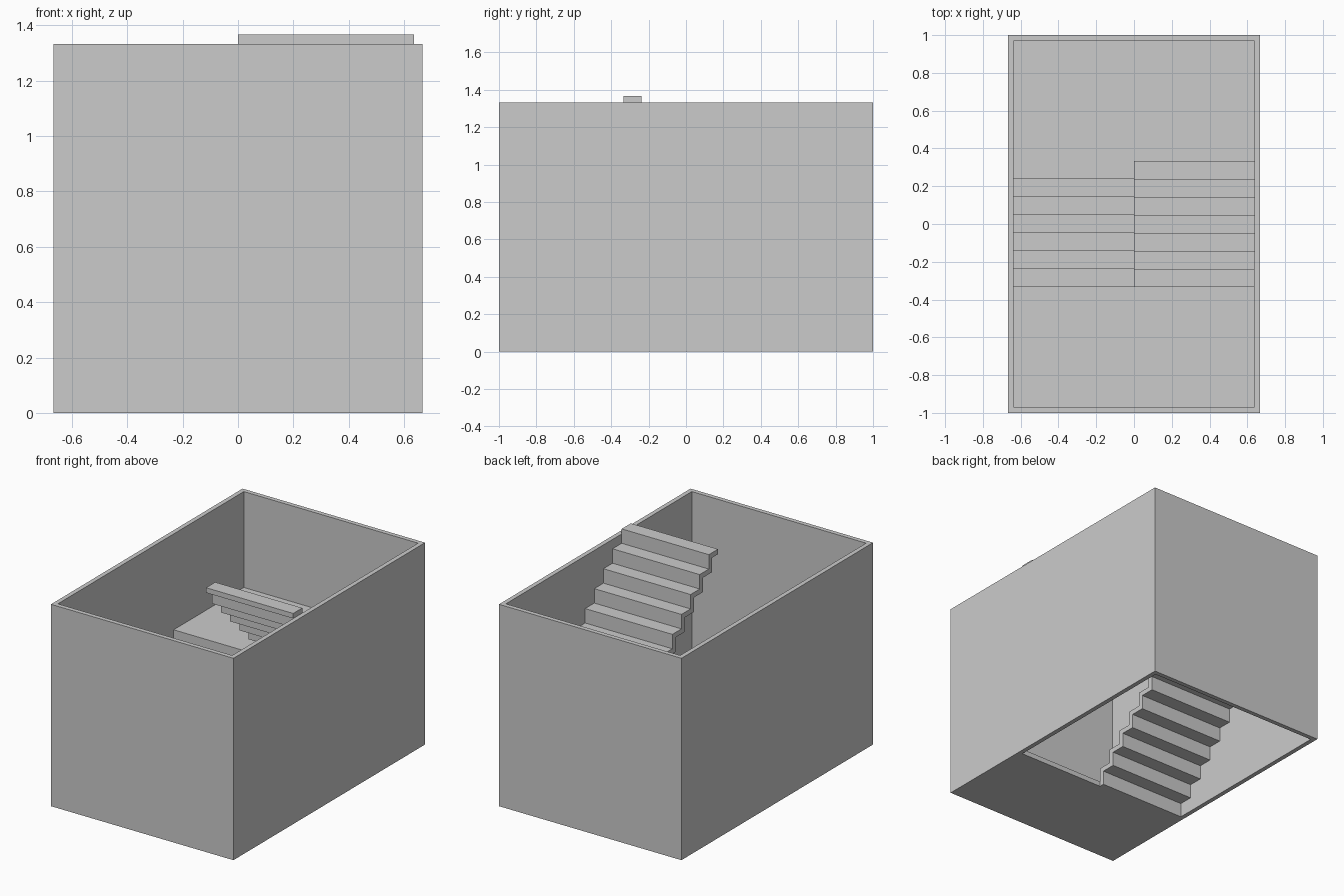
import bpy
import bmesh

cube = bpy.data.objects.get("Cube")
if cube:
    bpy.data.objects.remove(cube, do_unlink=True)

HALF_X, HALF_Y, HEIGHT = 2 / 3, 1.0, 4 / 3
WALL = 0.03                  # wall thickness
SLAB = 1 / 30                # floor, tread and riser thickness
STEPS = 7
START = 1 / 3                # stairwell half length
RUN = 2 * START / STEPS      # tread depth, equal to the rise
IN_X, IN_Y = HALF_X - WALL, HALF_Y - WALL

grey = bpy.data.materials.new("plain grey")
grey.use_nodes = True
grey.diffuse_color = (0.6, 0.6, 0.6, 1)
grey.node_tree.nodes["Principled BSDF"].inputs["Base Color"].default_value = grey.diffuse_color


def finish(name, bm):
    bmesh.ops.recalc_face_normals(bm, faces=bm.faces)
    mesh = bpy.data.meshes.new(name)
    bm.to_mesh(mesh)
    bm.free()
    mesh.materials.append(grey)
    obj = bpy.data.objects.new(name, mesh)
    bpy.context.collection.objects.link(obj)


def side_profile(name, points, x0, x1):
    """Extrude a (y, z) outline from x0 to x1."""
    bm = bmesh.new()
    face = bm.faces.new([bm.verts.new((x0, y, z)) for y, z in points])
    new = bmesh.ops.extrude_face_region(bm, geom=[face])["geom"]
    verts = [v for v in new if isinstance(v, bmesh.types.BMVert)]
    bmesh.ops.translate(bm, verts=verts, vec=(x1 - x0, 0, 0))
    finish(name, bm)


def slab(name, y0, y1, top):
    low = top - SLAB
    side_profile(name, [(y0, low), (y1, low), (y1, top), (y0, top)], -IN_X, IN_X)


def flight(name, side, base):
    """Folded stair of even thickness; side -1 climbs to the back, +1 to the front."""
    upper, lower = [], []
    for i in range(STEPS):
        y, z = -START + i * RUN, base + i * RUN
        upper += [(y, z), (y, z + RUN)]
        lower += [(y + SLAB, z - SLAB), (y + SLAB, z + RUN - SLAB)]
    upper[0] = (-START, base - SLAB)
    top = base + STEPS * RUN
    outline = upper + [(START, top), (START, top - SLAB)] + lower[::-1]
    outline = [(-side * y, z) for y, z in outline]
    side_profile(name, outline, 0, side * IN_X)


def walls(name):
    """Four mitred walls, open at the top and bottom."""
    bm = bmesh.new()
    corners = ((-1, -1), (1, -1), (1, 1), (-1, 1))
    loops = [[bm.verts.new((sx * x, sy * y, z)) for sx, sy in corners]
             for x, y, z in ((HALF_X, HALF_Y, 0), (HALF_X, HALF_Y, HEIGHT),
                             (IN_X, IN_Y, HEIGHT), (IN_X, IN_Y, 0))]
    # Join outer, top, inner and bottom loops into a closed ring
    for i, loop in enumerate(loops):
        after = loops[(i + 1) % 4]
        for j in range(4):
            k = (j + 1) % 4
            bm.faces.new((loop[j], loop[k], after[k], after[j]))
    finish(name, bm)


walls("outer_walls")

# Front floor and back landing
LANDING = SLAB + STEPS * RUN
slab("front_floor", -IN_Y, -START, SLAB)
slab("back_landing", START, IN_Y, LANDING)

# Two flights turning at the landing
flight("lower_flight", -1, SLAB)
flight("upper_flight", 1, LANDING)
